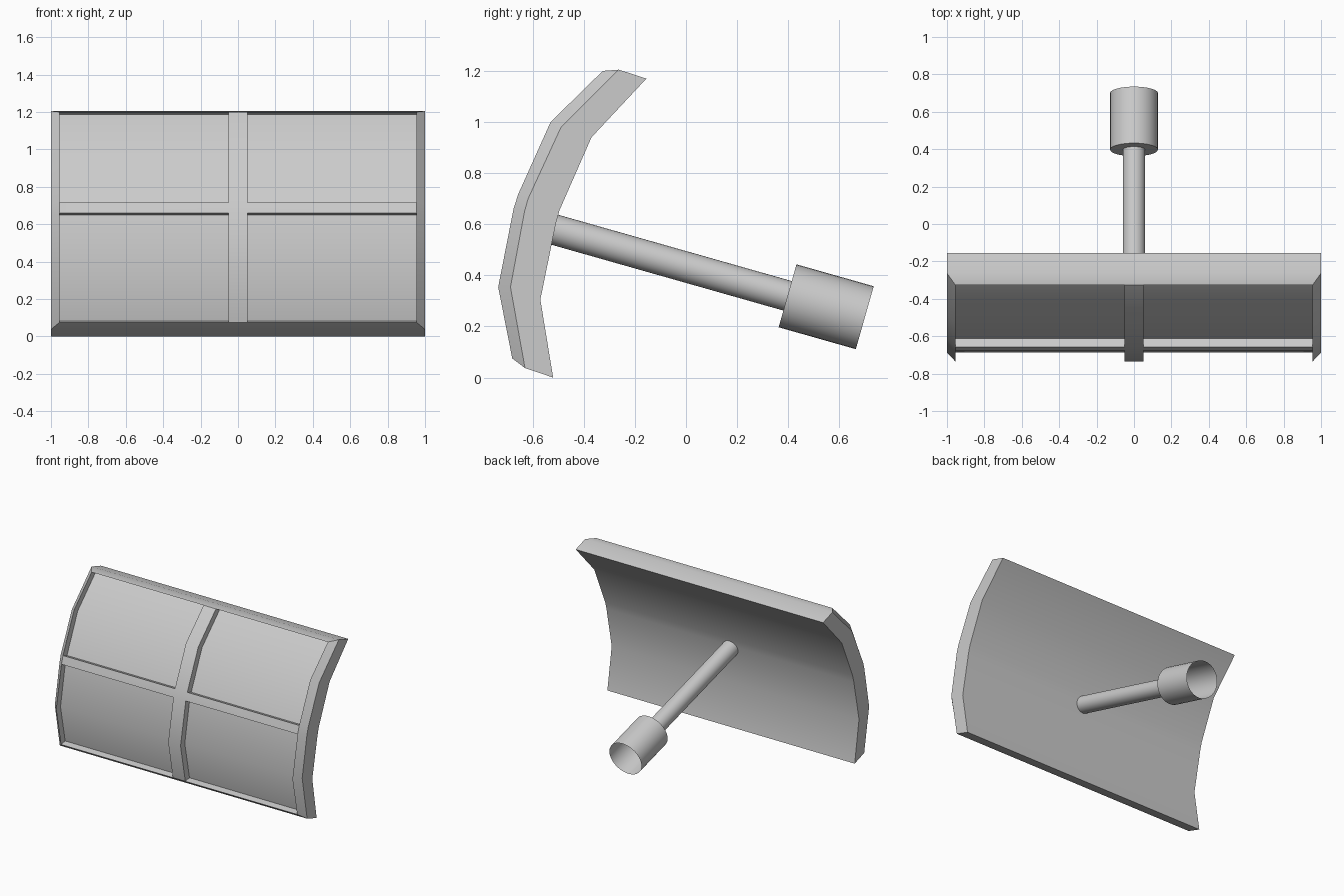
import bpy, bmesh, math
from mathutils import Vector

if "Cube" in bpy.data.objects:
    bpy.data.objects.remove(bpy.data.objects["Cube"])


def finish(name, bm):
    bmesh.ops.remove_doubles(bm, verts=bm.verts, dist=0.0005)
    bmesh.ops.recalc_face_normals(bm, faces=bm.faces)
    mesh = bpy.data.meshes.new(name)
    bm.to_mesh(mesh)
    bm.free()
    ob = bpy.data.objects.new(name, mesh)
    bpy.context.collection.objects.link(ob)
    bpy.ops.object.select_all(action='DESELECT')
    bpy.context.view_layer.objects.active = ob
    ob.select_set(True)
    bpy.ops.object.shade_smooth_by_angle(angle=math.radians(30))
    return ob


def face(bm, pts):
    return bm.faces.new([bm.verts.new(p) for p in pts])


def strip(bm, pa, xa, pb, xb):
    """Quads between profile pa (y, z) at xa and profile pb at xb."""
    for i in range(len(pa) - 1):
        face(bm, [(xa, *pa[i]), (xb, *pb[i]), (xb, *pb[i + 1]), (xa, *pa[i + 1])])


# Curved profiles (y, z), top to bottom
BACK = [(-.155, 1.17), (-.37, .94), (-.495, .655), (-.51, .60), (-.57, .305), (-.52, 0)]
EDGE = [(-.263, 1.205), (-.49, .978), (-.618, .70), (-.632, .65), (-.687, .354), (-.63, .037)]
FRONT = [(-.326, 1.2), (-.53, 1.0), (-.657, .717), (-.675, .66), (-.735, .354), (-.68, .075)]
PANEL = [(-.275, 1.187), (-.487, .978), (-.611, .70), (-.63, .65), (-.686, .354), (-.632, .083)]
LIP, RIB = .955, .05

# Blade: curved slab with chamfered rim, cross ribs and four recessed panels
bm = bmesh.new()
strip(bm, BACK, -1, BACK, 1)
strip(bm, FRONT, -RIB, FRONT, RIB)
for i in (0, -1):
    face(bm, [(-1, *BACK[i]), (1, *BACK[i]), (1, *EDGE[i]), (-1, *EDGE[i])])
    face(bm, [(-1, *EDGE[i]), (1, *EDGE[i])] + [(x, *FRONT[i]) for x in (LIP, RIB, -RIB, -LIP)])
for s in (-1, 1):
    strip(bm, BACK, s, EDGE, s)
    strip(bm, EDGE, s, FRONT, s * LIP)
    strip(bm, FRONT[2:4], s * RIB, FRONT[2:4], s * LIP)
    for a, b in ((0, 3), (3, 6)):
        f, p = FRONT[a:b], PANEL[a:b]
        strip(bm, p, s * RIB, p, s * LIP)
        for x in (RIB, LIP):
            strip(bm, f, s * x, p, s * x)
        for i in (0, -1):
            strip(bm, [f[i], p[i]], s * RIB, [f[i], p[i]], s * LIP)
finish("blade", bm)

# Arm axis, sloping down towards the back
ORIGIN = Vector((0, .3975, .32))
AXIS = Vector((0, .962, -.273)).normalized()
UP = Vector((1, 0, 0)).cross(AXIS)


def lathe(name, profile, n=32):
    """Revolve (radius, distance along axis) points around the arm axis."""
    bm = bmesh.new()

    def pt(r, t, k):
        a = 2 * math.pi * k / n
        return ORIGIN + AXIS * t + Vector((1, 0, 0)) * r * math.cos(a) + UP * r * math.sin(a)

    for (r0, t0), (r1, t1) in zip(profile, profile[1:]):
        for k in range(n):
            face(bm, [pt(r0, t0, k), pt(r0, t0, k + 1), pt(r1, t1, k + 1), pt(r1, t1, k)])
    return finish(name, bm)


# Rod embedded in the blade, and the socket open at its far end
lathe("arm_rod", [(.06, -.975), (.06, 0)])
lathe("arm_socket", [(.06, 0), (.128, 0), (.128, .314)])
